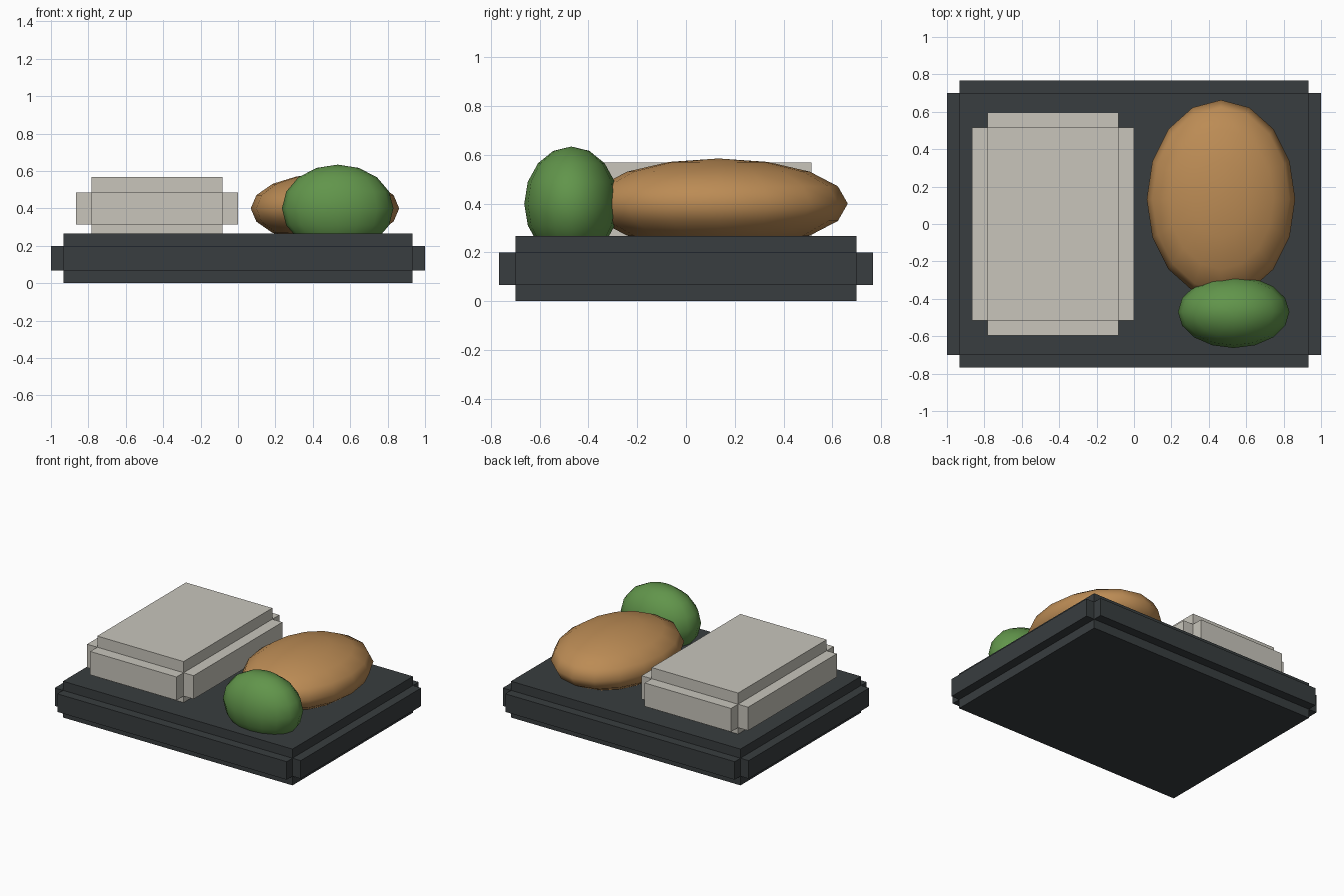
import bpy, bmesh
from mathutils import Matrix, Vector

if "Cube" in bpy.data.objects:
    bpy.data.objects.remove(bpy.data.objects["Cube"])


def material(name, rgb):
    mat = bpy.data.materials.new(name)
    mat.diffuse_color = (*rgb, 1)
    mat.use_nodes = True
    mat.node_tree.nodes["Principled BSDF"].inputs["Base Color"].default_value = mat.diffuse_color
    return mat


def finish(name, bm, mat):
    mesh = bpy.data.meshes.new(name)
    bm.to_mesh(mesh)
    bm.free()
    mesh.materials.append(mat)
    obj = bpy.data.objects.new(name, mesh)
    bpy.context.collection.objects.link(obj)
    return obj


def stepped_block(name, centre, half, step, mat):
    """Three crossing boxes, each reaching full size along one axis only."""
    bm = bmesh.new()
    for axis in range(3):
        size = [2 * (h if i == axis else h - step) for i, h in enumerate(half)]
        bmesh.ops.create_cube(bm, size=1, matrix=Matrix.LocRotScale(
            Vector(centre), None, Vector(size)))
    return finish(name, bm, mat)


def egg(name, centre, radii, mat):
    """Low-poly smooth ellipsoid."""
    bm = bmesh.new()
    bmesh.ops.create_uvsphere(bm, u_segments=16, v_segments=8, radius=1,
                              matrix=Matrix.LocRotScale(
                                  Vector(centre), None, Vector(radii)))
    for f in bm.faces:
        f.smooth = True
    return finish(name, bm, mat)


dark = material("dark_grey", (0.04, 0.047, 0.05))
pale = material("pale_grey", (0.58, 0.56, 0.50))
brown = material("brown", (0.50, 0.26, 0.09))
green = material("green", (0.12, 0.30, 0.07))

# tray and the pale block on its left
stepped_block("tray", (0, 0, 0.1333), (1.0, 0.7667, 0.1333), 0.067, dark)
stepped_block("rice_block", (-0.433, 0, 0.4), (0.433, 0.597, 0.168), 0.082, pale)

# rounded food pieces on the right
egg("main_piece", (0.465, 0.133, 0.4), (0.397, 0.53, 0.185), brown)
egg("green_piece", (0.533, -0.47, 0.4), (0.298, 0.193, 0.234), green)
